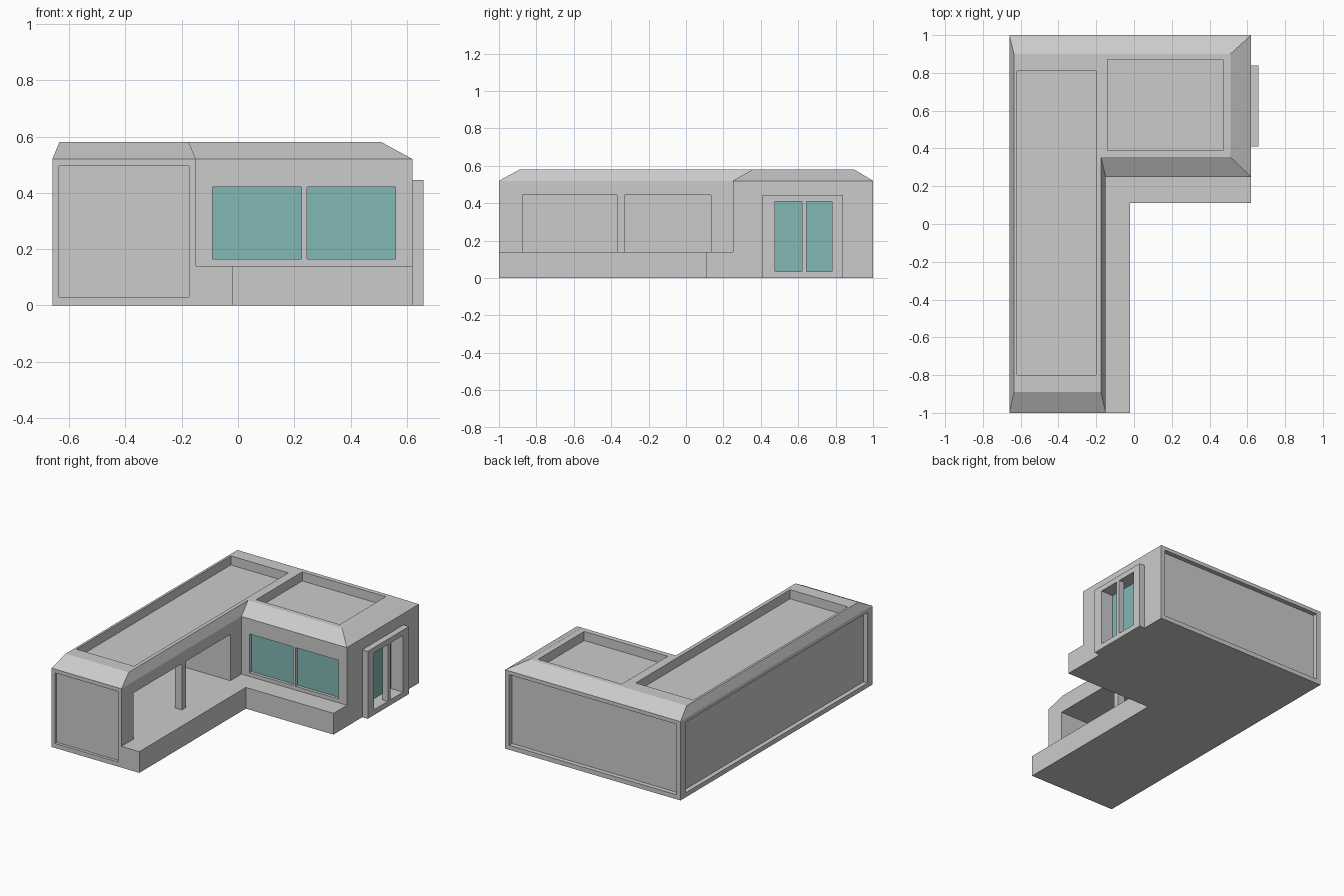
import bpy, bmesh

if "Cube" in bpy.data.objects:
    bpy.data.objects.remove(bpy.data.objects["Cube"])

glass_mat = bpy.data.materials.new("teal_glass")
glass_mat.diffuse_color = (0.22, 0.48, 0.46, 1)
glass_mat.use_nodes = True
glass_mat.node_tree.nodes["Principled BSDF"].inputs["Base Color"].default_value = glass_mat.diffuse_color


def finish(name, bm, mat=None):
    bmesh.ops.recalc_face_normals(bm, faces=bm.faces)
    mesh = bpy.data.meshes.new(name)
    bm.to_mesh(mesh)
    bm.free()
    ob = bpy.data.objects.new(name, mesh)
    bpy.context.collection.objects.link(ob)
    if mat:
        mesh.materials.append(mat)
    return ob


def loft(name, rings):
    """Stack matching outlines given as (points, z) and cap both ends."""
    bm = bmesh.new()
    vs = [[bm.verts.new((x, y, z)) for x, y in pts] for pts, z in rings]
    n = len(vs[0])
    for a, b in zip(vs, vs[1:]):
        for i in range(n):
            j = (i + 1) % n
            bm.faces.new((a[i], a[j], b[j], b[i]))
    bm.faces.new(vs[0])
    bm.faces.new(vs[-1])
    return finish(name, bm)


def boxes(name, spans, mat=None):
    """One object from boxes given as (x0, x1, y0, y1, z0, z1)."""
    bm = bmesh.new()
    for x0, x1, y0, y1, z0, z1 in spans:
        vs = bmesh.ops.create_cube(bm, size=1)["verts"]
        for v in vs:
            v.co = (x1 if v.co.x > 0 else x0,
                    y1 if v.co.y > 0 else y0,
                    z1 if v.co.z > 0 else z0)
    return finish(name, bm, mat)


def ell(x0, x1, x2, y0, y1, y2):
    return [(x0, y0), (x1, y0), (x1, y1), (x2, y1), (x2, y2), (x0, y2)]


# L-shaped body with sloped roof edge
wall = ell(-0.66, -0.15, 0.62, -1, 0.25, 1)
roof = ell(-0.635, -0.175, 0.51, -0.89, 0.355, 0.9)
body = loft("building_body", [(wall, 0), (wall, 0.52), (roof, 0.58)])

# Recesses: roof wells, side panels, open room, windows, doorway
panes_x = [(-0.09, 0.225), (0.245, 0.56)]
cuts = [
    (-0.62, -0.20, -0.80, 0.81, 0.52, 0.7),
    (-0.14, 0.47, 0.39, 0.87, 0.52, 0.7),
    (-0.637, -0.175, -1.1, -0.98, 0.03, 0.495),
    (-0.8, -0.63, -0.95, 0.95, 0.03, 0.495),
    (-0.63, 0.59, 0.97, 1.1, 0.03, 0.495),
    (-0.58, -0.1, -0.875, 0.135, 0.14, 0.445),
    (0.565, 0.7, 0.475, 0.78, 0.035, 0.41),
] + [(a, b, 0.2, 0.275, 0.165, 0.42) for a, b in panes_x]
cutter = boxes("recess_cutter", cuts)
cutter.hide_render = True
cutter.hide_viewport = True
mod = body.modifiers.new("recesses", "BOOLEAN")
mod.operation = "DIFFERENCE"
mod.solver = "EXACT"
mod.object = cutter

# Raised walkway along the inner sides of the L
porch = [(-0.15, -1), (-0.02, -1), (-0.02, 0.11), (0.62, 0.11), (0.62, 0.25), (-0.15, 0.25)]
loft("walkway", [(porch, 0), (porch, 0.14)])

# Post dividing the open side
boxes("room_post", [(-0.20, -0.15, -0.37, -0.33, 0.14, 0.445)])

# Window panes
boxes("window_glass", [(a, b, 0.27, 0.275, 0.165, 0.42) for a, b in panes_x], glass_mat)

# Door surround with mullion, and the glass set behind it
frame = [(0.62, 0.66, a, b, 0.035, 0.41) for a, b in ((0.41, 0.475), (0.62, 0.645), (0.78, 0.84))]
frame += [(0.62, 0.66, 0.41, 0.84, 0, 0.035), (0.62, 0.66, 0.41, 0.84, 0.41, 0.445)]
boxes("door_frame", frame)
boxes("door_glass", [(0.565, 0.57, 0.475, 0.78, 0.035, 0.41)], glass_mat)
